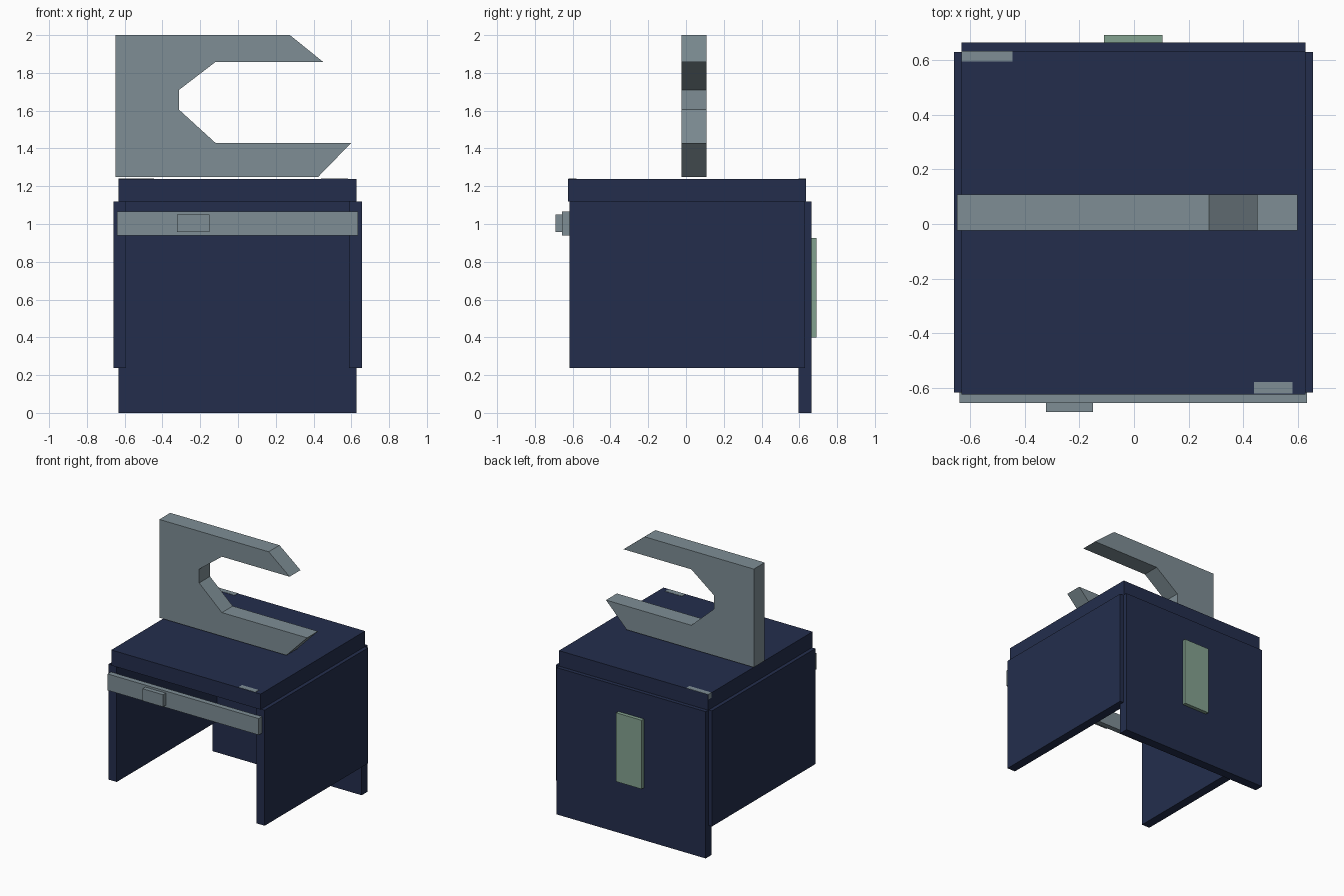
import bpy
import bmesh

if "Cube" in bpy.data.objects:
    bpy.data.objects.remove(bpy.data.objects["Cube"])


def material(name, rgb):
    m = bpy.data.materials.new(name)
    m.diffuse_color = (*rgb, 1.0)
    m.use_nodes = True
    m.node_tree.nodes["Principled BSDF"].inputs["Base Color"].default_value = m.diffuse_color
    return m


navy = material("navy", (0.017, 0.027, 0.073))
steel = material("steel_grey", (0.21, 0.27, 0.30))
green = material("sage_green", (0.23, 0.36, 0.28))


def add_prism(name, profile, y0, y1, mat):
    """Extrude an (x, z) profile from y0 to y1."""
    bm = bmesh.new()
    face = bm.faces.new([bm.verts.new((x, y0, z)) for x, z in profile])
    ext = bmesh.ops.extrude_face_region(bm, geom=[face])
    moved = [g for g in ext["geom"] if isinstance(g, bmesh.types.BMVert)]
    bmesh.ops.translate(bm, verts=moved, vec=(0, y1 - y0, 0))
    bmesh.ops.recalc_face_normals(bm, faces=bm.faces[:])
    mesh = bpy.data.meshes.new(name)
    bm.to_mesh(mesh)
    bm.free()
    mesh.materials.append(mat)
    obj = bpy.data.objects.new(name, mesh)
    bpy.context.collection.objects.link(obj)
    return obj


def add_box(name, x, y, z, mat):
    profile = [(x[0], z[0]), (x[1], z[0]), (x[1], z[1]), (x[0], z[1])]
    return add_prism(name, profile, y[0], y[1], mat)


# Open housing: lid, two side panels and a taller back panel
add_box("lid", (-0.632, 0.628), (-0.625, 0.635), (1.12, 1.238), navy)
add_box("left_panel", (-0.66, -0.592), (-0.617, 0.63), (0.238, 1.12), navy)
add_box("right_panel", (0.588, 0.657), (-0.617, 0.63), (0.238, 1.12), navy)
add_box("back_panel", (-0.632, 0.628), (0.595, 0.665), (0.0, 1.12), navy)

# Front rail with its small latch
add_box("front_rail", (-0.64, 0.635), (-0.657, -0.617), (0.94, 1.065), steel)
add_box("latch", (-0.322, -0.15), (-0.69, -0.655), (0.957, 1.05), steel)

# Plate on the back
add_box("back_plate", (-0.11, 0.105), (0.663, 0.692), (0.40, 0.925), green)

# Small tabs set flush into the lid corners
add_box("back_tab", (-0.632, -0.445), (0.595, 0.634), (1.2, 1.24), steel)
add_box("front_tab", (0.44, 0.582), (-0.622, -0.58), (1.2, 1.24), steel)

# Open C-shaped hook above the lid
hook = [(-0.648, 1.25), (0.425, 1.25), (0.60, 1.43), (-0.12, 1.43),
        (-0.312, 1.605), (-0.312, 1.71), (-0.12, 1.857), (0.452, 1.857),
        (0.275, 2.0), (-0.648, 2.0)]
add_prism("hook", hook, -0.023, 0.108, steel)
